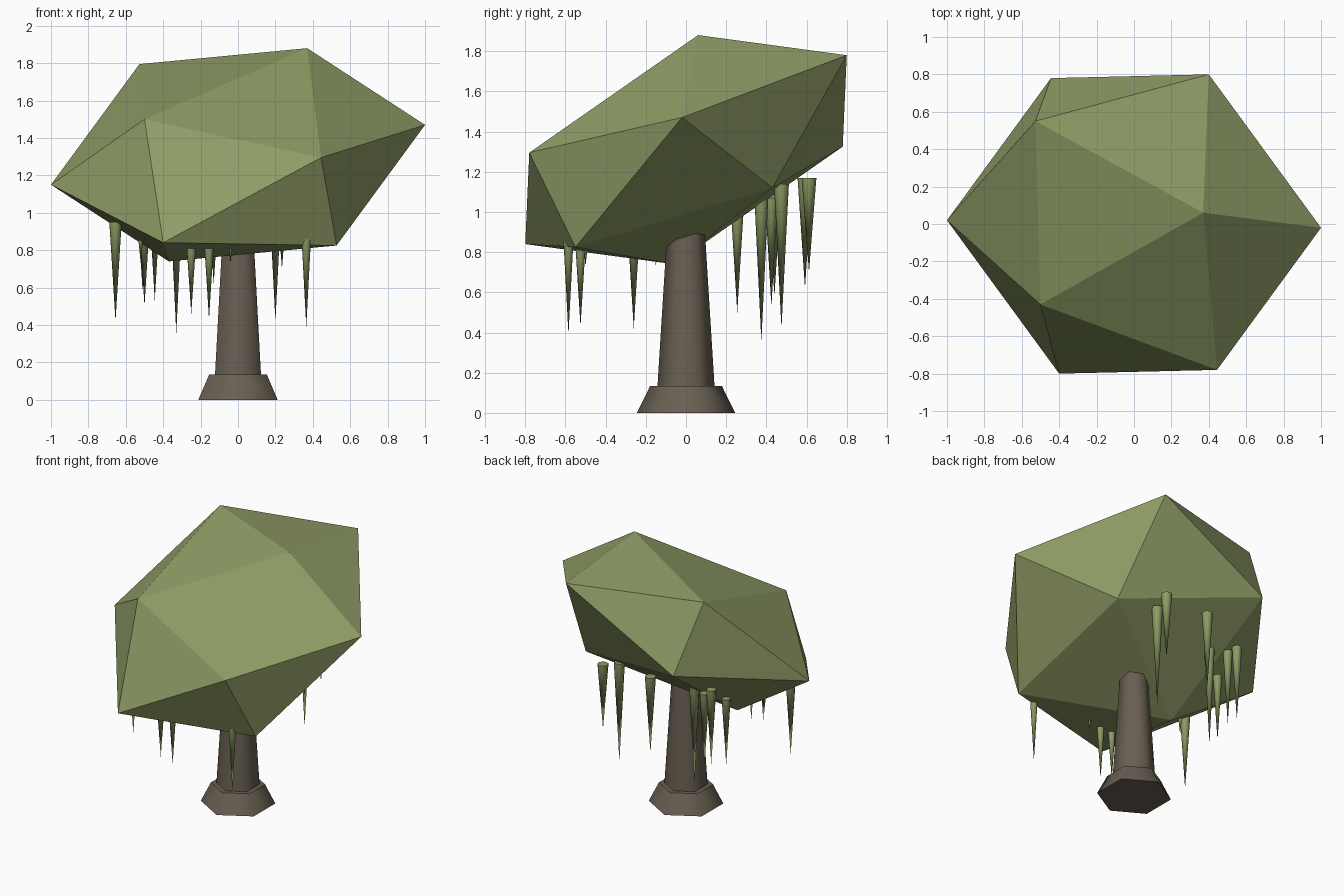
import bpy, bmesh, math
from mathutils import Vector

if "Cube" in bpy.data.objects:
    bpy.data.objects.remove(bpy.data.objects["Cube"])


def material(name, rgb):
    m = bpy.data.materials.new(name)
    m.diffuse_color = (*rgb, 1)
    m.use_nodes = True
    m.node_tree.nodes["Principled BSDF"].inputs["Base Color"].default_value = m.diffuse_color
    return m


green = material("leaf_green", (0.27, 0.33, 0.13))
brown = material("bark_brown", (0.14, 0.115, 0.085))


def cone(name, x, y, z0, z1, r0, r1, sides, mat):
    bpy.ops.mesh.primitive_cone_add(vertices=sides, radius1=r0, radius2=r1,
                                    depth=z1 - z0, location=(x, y, (z0 + z1) / 2))
    ob = bpy.context.object
    ob.name = name
    ob.data.materials.append(mat)
    bpy.ops.object.shade_smooth_by_angle(angle=math.radians(61))
    return ob


# Hexagonal flared foot and tapering trunk
cone("trunk_foot", 0, 0, 0, 0.135, 0.245, 0.178, 6, brown)
cone("trunk", 0, 0, 0.1, 1.0, 0.144, 0.088, 6, brown)

# Crown: squashed, tilted icosahedron, six corners mirrored through its centre
centre = Vector((0, 0, 1.31))
corners = [(0.37, 0.06, 0.57), (1, -0.02, 0.16), (-0.5, -0.43, 0.19),
           (0.444, -0.78, -0.015), (-0.4, -0.8, -0.47), (-0.527, 0.55, 0.485)]
bm = bmesh.new()
for c in corners:
    for s in (1, -1):
        bm.verts.new(centre + s * Vector(c))
bmesh.ops.convex_hull(bm, input=bm.verts[:])
bmesh.ops.recalc_face_normals(bm, faces=bm.faces[:])
mesh = bpy.data.meshes.new("crown")
bm.to_mesh(mesh)
bm.free()
mesh.materials.append(green)
bpy.context.collection.objects.link(bpy.data.objects.new("crown", mesh))

# Hanging moss spikes: x, y, tip height, top height, radius
spikes = [(0.365, -0.585, 0.39, 0.86, 0.025), (-0.155, -0.525, 0.43, 0.81, 0.024),
          (-0.25, -0.525, 0.46, 0.81, 0.024), (0.2, 0.475, 0.42, 1.14, 0.037),
          (0.235, 0.612, 0.70, 1.17, 0.037), (-0.13, 0.592, 0.62, 1.17, 0.037),
          (-0.655, -0.26, 0.42, 0.95, 0.033), (-0.33, 0.375, 0.355, 1.1, 0.036),
          (-0.5, 0.255, 0.5, 0.98, 0.03), (-0.445, 0.425, 0.53, 1.07, 0.032),
          (-0.51, 0.44, 0.58, 1.12, 0.034), (-0.04, -0.5, 0.73, 0.82, 0.01),
          (-0.52, -0.15, 0.73, 0.87, 0.014)]
for i, (x, y, tip, top, r) in enumerate(spikes, 1):
    cone(f"moss_spike_{i}", x, y, tip, top, 0, r, 8, green)
